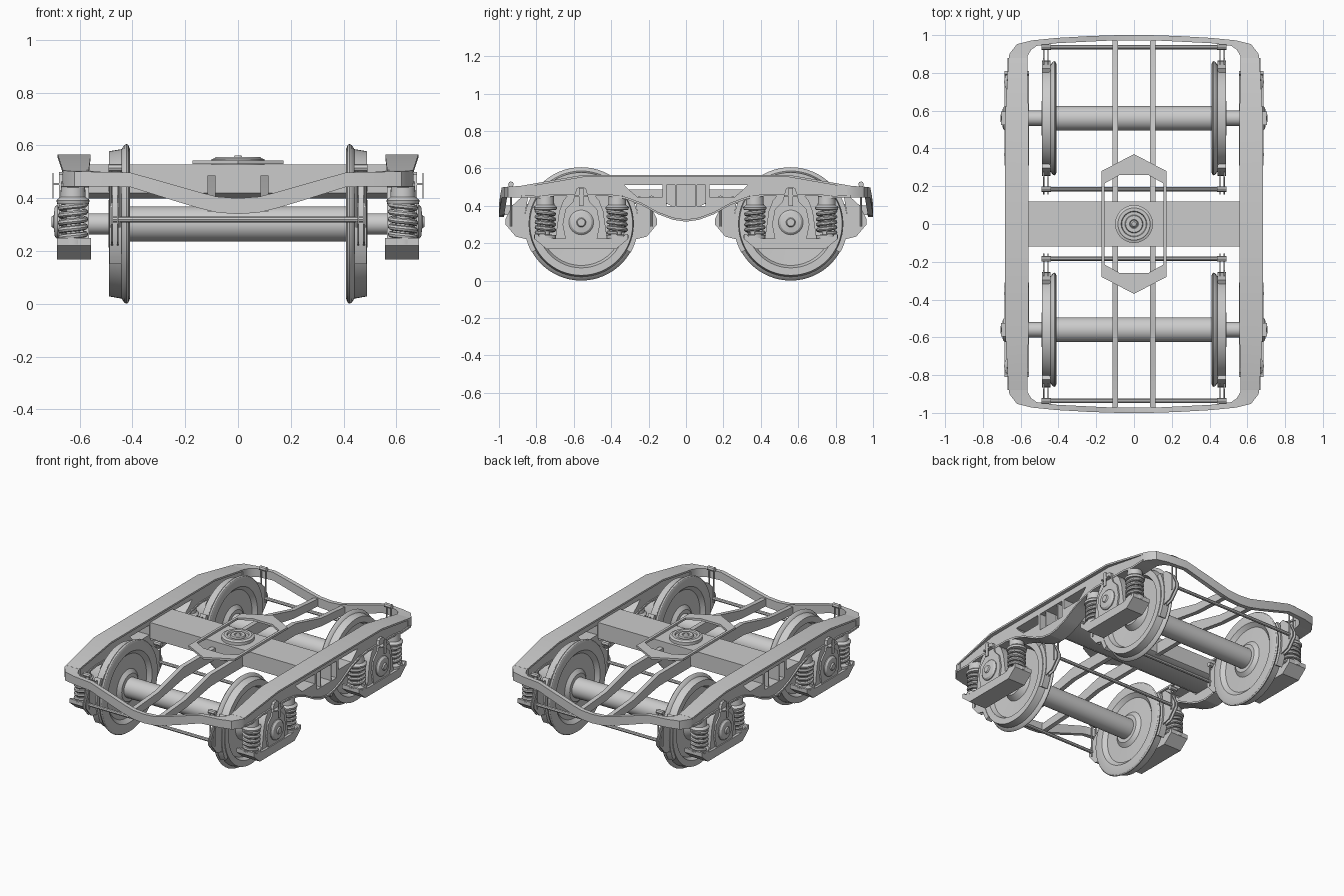
import bpy, bmesh, math

if "Cube" in bpy.data.objects:
    bpy.data.objects.remove(bpy.data.objects["Cube"])

GREY = bpy.data.materials.new("steel_grey")
GREY.diffuse_color = (0.6, 0.6, 0.6, 1)
GREY.use_nodes = True
GREY.node_tree.nodes["Principled BSDF"].inputs["Base Color"].default_value = GREY.diffuse_color
AY, AZ = 0.56, 0.303          # axle position


def finish(name, me, mirror=""):
    """Clean mesh, add material, smooth by angle, mirror about the origin."""
    bm = bmesh.new()
    bm.from_mesh(me)
    bmesh.ops.remove_doubles(bm, verts=bm.verts, dist=1e-5)
    bmesh.ops.recalc_face_normals(bm, faces=bm.faces)
    bm.to_mesh(me)
    bm.free()
    me.materials.clear()
    me.materials.append(GREY)
    me.shade_smooth()
    me.set_sharp_from_angle(angle=math.radians(32))
    ob = bpy.data.objects.new(name, me)
    bpy.context.collection.objects.link(ob)
    if mirror:
        m = ob.modifiers.new("mirror", "MIRROR")
        m.use_axis = ("X" in mirror, "Y" in mirror, False)
    return ob


def mesh(name, verts, faces, mirror=""):
    me = bpy.data.meshes.new(name)
    me.from_pydata(verts, [], faces)
    return finish(name, me, mirror)


def from_curve(cu):
    tmp = bpy.data.objects.new("tmp", cu)
    bpy.context.collection.objects.link(tmp)
    dg = bpy.context.evaluated_depsgraph_get()
    me = bpy.data.meshes.new_from_object(tmp.evaluated_get(dg))
    bpy.data.objects.remove(tmp)
    return me


def add_poly(cu, pts, cyclic):
    sp = cu.splines.new("POLY")
    sp.points.add(len(pts) - 1)
    for p, c in zip(sp.points, pts):
        p.co = (*c, 0, 1) if len(c) == 2 else (*c, 1)
    sp.use_cyclic_u = cyclic


def plate(name, loops, a, b, mirror="", axis="X"):
    """Flat outline with holes, extruded from a to b along X (y,z points) or Z (x,y points)."""
    cu = bpy.data.curves.new(name, "CURVE")
    cu.dimensions, cu.fill_mode, cu.extrude = "2D", "BOTH", (b - a) / 2
    for l in loops:
        add_poly(cu, l, True)
    me = from_curve(cu)
    mid = (a + b) / 2
    for v in me.vertices:
        x, y, z = v.co
        v.co = (mid + z, x, y) if axis == "X" else (x, y, mid + z)
    return finish(name, me, mirror)


def tube(name, pts, r, mirror=""):
    cu = bpy.data.curves.new(name, "CURVE")
    cu.dimensions, cu.bevel_depth, cu.bevel_resolution = "3D", r, 2
    cu.use_fill_caps = True
    add_poly(cu, pts, False)
    return finish(name, from_curve(cu), mirror)


def box(name, x, y, z, mirror=""):
    return plate(name, [[(y[0], z[0]), (y[1], z[0]), (y[1], z[1]), (y[0], z[1])]], *x, mirror)


def loft(name, rings, mirror=""):
    n = len(rings)
    vs = [p for r in rings for p in r]
    fs = [(4*i + j, 4*i + (j+1) % 4, 4*i + 4 + (j+1) % 4, 4*i + 4 + j)
          for i in range(n - 1) for j in range(4)]
    return mesh(name, vs, fs + [(0, 1, 2, 3), tuple(range(4*n - 4, 4*n))], mirror)


def lathe(name, prof, c, axis, mirror="", n=48):
    """Spin (radius, along) points round an X or Z axis through c."""
    vs, fs, m = [], [], len(prof)
    for i in range(n):
        t = 2 * math.pi * i / n
        for r, h in prof:
            p, q = r * math.cos(t), r * math.sin(t)
            vs.append((c[0] + h, c[1] + p, c[2] + q) if axis == "X" else (c[0] + p, c[1] + q, c[2] + h))
        for j in range(m - 1):
            k = (i + 1) % n
            fs.append((i*m + j, k*m + j, k*m + j + 1, i*m + j + 1))
    fs += [tuple(i*m for i in range(n)), tuple(i*m + m - 1 for i in range(n))]
    return mesh(name, vs, fs, mirror)


# Wheels and axles
wheel = [(0.068, 0.41), (0.09, 0.41), (0.115, 0.43), (0.21, 0.435), (0.235, 0.412), (0.285, 0.41),
         (0.298, 0.415), (0.303, 0.422), (0.298, 0.431), (0.283, 0.441), (0.275, 0.488),
         (0.235, 0.488), (0.222, 0.458), (0.115, 0.452), (0.09, 0.49), (0.05, 0.49)]
lathe("wheel", wheel, (0, AY, AZ), "X", "XY", 64)
lathe("axle", [(0.04, -0.64), (0.04, -0.49), (0.066, -0.49), (0.066, 0.49), (0.04, 0.49), (0.04, 0.64)],
      (0, AY, AZ), "X", "Y")

# Side frames: pierced web with top and bottom flanges
top = [(0, 0.565, 0.558, 0.683), (0.55, 0.565, 0.558, 0.683), (0.88, 0.507, 0.565, 0.664)]
low = [(0, 0.315), (0.07, 0.325), (0.15, 0.355), (0.24, 0.405), (0.32, 0.435), (0.42, 0.452),
       (0.70, 0.452), (0.78, 0.44), (0.88, 0.445)]
half = [(t[0], t[1] - 0.003) for t in top[1:]] + [(y, z + 0.003) for y, z in low[:0:-1]]
outline = half + [(0, 0.318)] + [(-y, z) for y, z in half[::-1]]
hole = [(0.33, 0.512), (0.31, 0.49), (0.26, 0.447), (0.125, 0.447), (0.125, 0.512)]
centre = [(-0.105, 0.40), (0.105, 0.40), (0.105, 0.512), (-0.105, 0.512)]
plate("side_frame_web", [outline, hole, [(-y, z) for y, z in hole], centre], 0.572, 0.660, "X")
loft("top_flange", [[(i, y, z), (o, y, z), (o, y, z - 0.012), (i, y, z - 0.012)] for y, z, i, o in top], "XY")
loft("bottom_flange", [[(0.565, y, z), (0.67, y, z), (0.67, y, z + 0.012), (0.565, y, z + 0.012)]
                       for y, z in low], "XY")
for y in (-0.056, 0.056):
    box("window_post", (0.575, 0.655), (y - 0.004, y + 0.004), (0.395, 0.52), "X")

# End beams: outer x,y / inner x,y / bottom and top z
ends = [(0.664, 0.86, 0.565, 0.86, 0.445, 0.508), (0.66, 0.90, 0.563, 0.89, 0.445, 0.505),
        (0.62, 0.952, 0.545, 0.922, 0.445, 0.502), (0.54, 0.972, 0.515, 0.943, 0.445, 0.50),
        (0.41, 0.985, 0.41, 0.957, 0.443, 0.498), (0.25, 0.994, 0.25, 0.965, 0.393, 0.453),
        (0.15, 0.998, 0.15, 0.97, 0.363, 0.424), (0.08, 1.0, 0.08, 0.972, 0.346, 0.406),
        (0, 1.0, 0, 0.972, 0.34, 0.40)]
loft("end_beam", [[(a, b, z0), (c, d, z0), (c, d, z1), (a, b, z1)] for a, b, c, d, z0, z1 in ends], "XY")

# Cross bolster and long rails
plate("bolster", [[(-0.118, 0.42), (-0.08, 0.40), (0.08, 0.40), (0.118, 0.42), (0.118, 0.528), (-0.118, 0.528)]],
      -0.572, 0.572)
rails = [(0, 0.41, 0.487), (0.45, 0.41, 0.487), (0.72, 0.365, 0.42), (0.98, 0.35, 0.40)]
loft("long_rail", [[(0.085, y, a), (0.115, y, a), (0.115, y, b), (0.085, y, b)] for y, a, b in rails], "XY")

# Six-sided pivot frame and pivot plate
hexa = [(0.172, 0.28), (0, 0.37), (-0.172, 0.28), (-0.172, -0.28), (0, -0.37), (0.172, -0.28)]
inner = [(0.155, 0.215), (0.075, 0.26), (-0.075, 0.26), (-0.155, 0.215)]
plate("pivot_frame", [hexa, inner + [(-x, -y) for x, y in inner]], 0.529, 0.543, "", "Z")
lathe("pivot_plate", [(0.10, 0.525), (0.10, 0.548), (0.088, 0.552), (0.085, 0.556), (0.068, 0.556), (0.064, 0.546),
                      (0.048, 0.546), (0.044, 0.556), (0.024, 0.556), (0.02, 0.55), (0.012, 0.562)],
      (0, 0, 0), "Z")

# Axle boxes
def sym(pts):
    return [(AY + d, z) for d, z in pts] + [(AY - d, z) for d, z in pts[::-1]]

plate("spring_trough", [sym([(0.185, 0.168), (0.25, 0.222), (0.25, 0.25), (0.235, 0.25), (0.225, 0.235),
                             (0.14, 0.225)])], 0.557, 0.685, "XY")
plate("axle_box", [sym([(0.14, 0.215), (0.128, 0.30), (0.118, 0.37), (0.095, 0.43), (0.065, 0.462)])],
      0.565, 0.668, "XY")
plate("box_face", [sym([(0.085, 0.225), (0.10, 0.30), (0.085, 0.38), (0.045, 0.42), (0.026, 0.49),
                        (0.012, 0.50)])], 0.66, 0.678, "XY")
lathe("axle_cap", [(0.066, 0.655), (0.066, 0.684), (0.055, 0.694), (0.025, 0.698), (0.02, 0.706)],
      (0, AY, AZ + 0.008), "X", "XY", 32)
box("box_lever", (0.698, 0.703), (AY - 0.012, AY + 0.012), (0.40, 0.495), "XY")
box("lever_bracket", (0.66, 0.703), (AY - 0.035, AY + 0.035), (0.45, 0.458), "XY")

# Springs with seats
for s in (-1, 1):
    cy, cx, turns = AY + s * 0.192, 0.625, 4.5
    coil = []
    for i in range(int(turns * 20) + 1):
        t = i / 20 * 2 * math.pi
        coil.append((cx + 0.046 * math.cos(t), cy + 0.046 * math.sin(t), 0.25 + 0.127 * i / (turns * 20)))
    tube("spring", coil, 0.0115, "XY")
    lathe("spring_seat", [(0.061, 0.225), (0.061, 0.243), (0.025, 0.246), (0.025, 0.375), (0.06, 0.379),
                          (0.063, 0.392), (0.048, 0.405), (0.045, 0.456)], (cx, cy, 0), "Z", "XY", 24)

# Brake shoes, hangers and cross bars on both sides of each wheel
for s in (-1, 1):
    arc = [math.radians(a) for a in range(-30, 31, 6)]
    shoe = [(AY + s * r * math.cos(a), AZ + r * math.sin(a))
            for r, seq in ((0.279, arc), (0.305, arc[::-1])) for a in seq]
    plate("brake_shoe", [shoe], 0.442, 0.486, "XY")
    arm = [(0.27, 0.215), (0.35, 0.235), (0.405, 0.30), (0.405, 0.33), (0.37, 0.40), (0.315, 0.45), (0.285, 0.445),
           (0.30, 0.36), (0.30, 0.25)]
    for x in (0.452, 0.474):
        plate("brake_arm", [[(AY + s * d, z) for d, z in arm]], x, x + 0.007, "XY")
    by = AY + s * 0.376
    tube("brake_bar", [(-0.475, by, 0.32), (0.475, by, 0.32)], 0.011, "Y")
    zt = 0.515 if s > 0 else 0.44
    for x in (0.450, 0.482):
        tube("brake_hanger", [(x, by, 0.29), (x, by, zt)], 0.005, "XY")
    tube("hanger_pin", [(0.44, by, zt), (0.49, by, zt)], 0.015, "XY")
